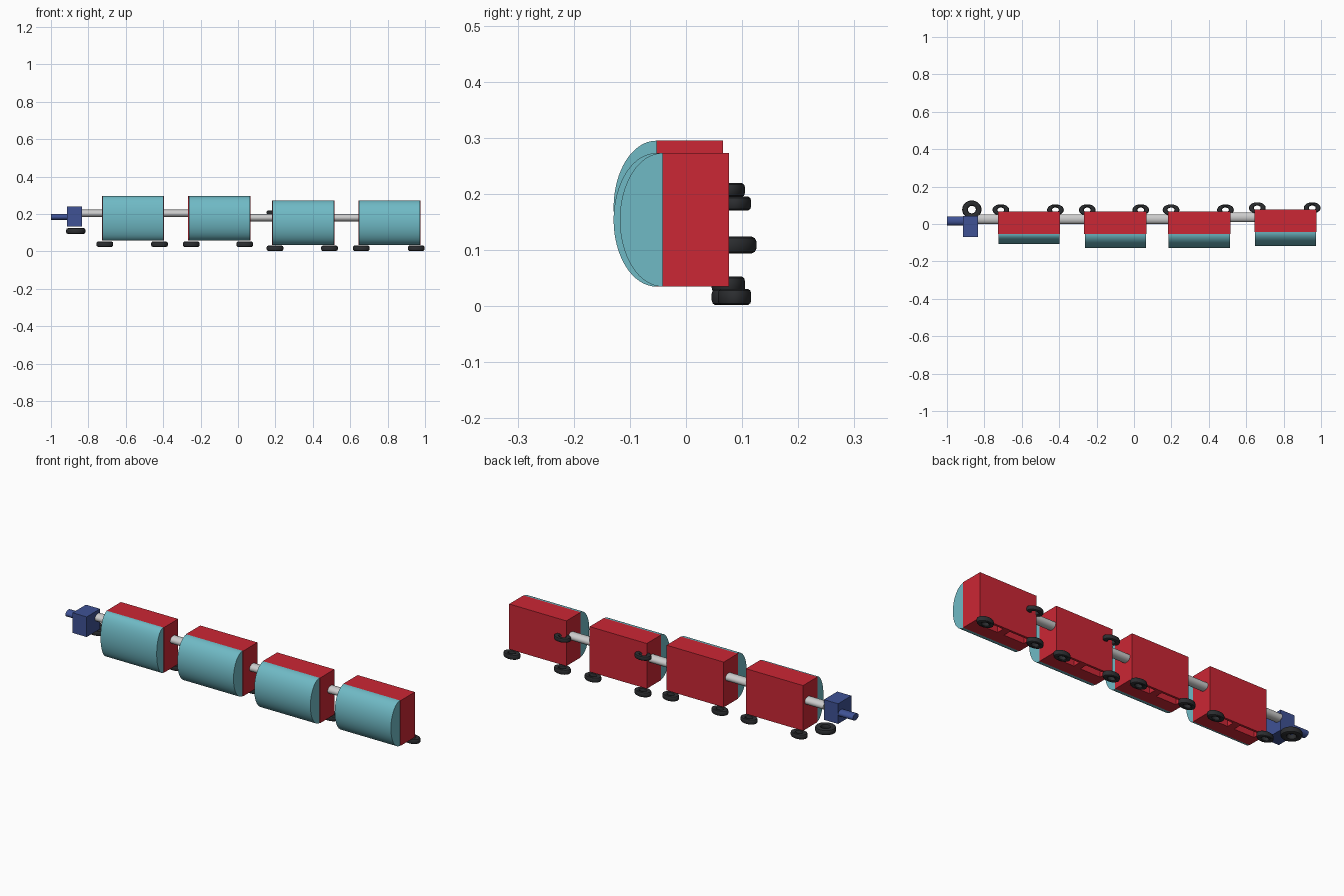
import bpy, bmesh, math
from mathutils import Matrix

if "Cube" in bpy.data.objects:
    bpy.data.objects.remove(bpy.data.objects["Cube"])


def material(name, rgb):
    m = bpy.data.materials.new(name)
    m.diffuse_color = (*rgb, 1)
    m.use_nodes = True
    m.node_tree.nodes["Principled BSDF"].inputs["Base Color"].default_value = m.diffuse_color
    return m


RED = material("red", (0.6, 0.02, 0.035))
TEAL = material("teal", (0.16, 0.49, 0.56))
BLUE = material("blue", (0.05, 0.085, 0.3))
BLACK = material("black", (0.025, 0.027, 0.03))


def finish(name, bm, mat=None, smooth=True):
    bmesh.ops.recalc_face_normals(bm, faces=bm.faces)
    me = bpy.data.meshes.new(name)
    bm.to_mesh(me)
    bm.free()
    ob = bpy.data.objects.new(name, me)
    bpy.context.collection.objects.link(ob)
    if mat:
        me.materials.append(mat)
    if smooth:
        bpy.ops.object.select_all(action='DESELECT')
        ob.select_set(True)
        bpy.context.view_layer.objects.active = ob
        bpy.ops.object.shade_smooth_by_angle(angle=math.radians(35))
    return ob


def box(name, x, y, z, mat=None):
    bm = bmesh.new()
    bmesh.ops.create_cube(bm, size=1)
    for v in bm.verts:
        v.co = [(r[0] + r[1]) / 2 + c * (r[1] - r[0]) for c, r in zip(v.co, (x, y, z))]
    return finish(name, bm, mat, False)


def rod(name, x0, x1, y, z, ry, rz, mat=None):
    bm = bmesh.new()
    m = (Matrix.Translation(((x0 + x1) / 2, y, z))
         @ Matrix.Diagonal((1, ry, rz, 1)) @ Matrix.Rotation(math.pi / 2, 4, 'Y'))
    bmesh.ops.create_cone(bm, cap_ends=True, segments=32, radius1=1, radius2=1,
                          depth=x1 - x0, matrix=m)
    return finish(name, bm, mat)


def ring(name, x, y, z, rx, ry, h):
    # flat-lying tyre: rounded cross-section swept round an ellipse
    bm = bmesh.new()
    n, k = 40, 12
    loops = []
    for i in range(n):
        a = 2 * math.pi * i / n
        loop = []
        for j in range(k):
            b = 2 * math.pi * (j + 0.5) / k
            c, s = (math.copysign(abs(t) ** 0.7, t) for t in (math.cos(b), math.sin(b)))
            r = 0.7 + 0.3 * c
            loop.append(bm.verts.new((x + rx * r * math.cos(a), y + ry * r * math.sin(a), z + h * s)))
        loops.append(loop)
    for i in range(n):
        p, q = loops[i], loops[(i + 1) % n]
        for j in range(k):
            bm.faces.new((p[j], q[j], q[(j + 1) % k], p[(j + 1) % k]))
    return finish(name, bm, BLACK)


def bulge(name, x0, x1, y, depth, z0, z1):
    # half-elliptical barrel on the front of a car
    bm = bmesh.new()
    n, zc, rz = 32, (z0 + z1) / 2, (z1 - z0) / 2
    pts = [(y - depth * math.sin(math.pi * i / n), zc + rz * math.cos(math.pi * i / n))
           for i in range(n + 1)]
    f = bm.faces.new([bm.verts.new((x0, *p)) for p in pts])
    ext = bmesh.ops.extrude_face_region(bm, geom=[f], use_keep_orig=True)
    bmesh.ops.translate(bm, vec=(x1 - x0, 0, 0),
                        verts=[g for g in ext['geom'] if isinstance(g, bmesh.types.BMVert)])
    return finish(name, bm, TEAL)


# cars: x start, back y, bottom z, bulge depth, wheel xs, height of upper ring
cars = [
    (-0.728, 0.066, 0.057, 0.055, (-0.712, -0.420), None),
    (-0.266, 0.066, 0.057, 0.076, (-0.250, 0.036), None),
    (0.182, 0.066, 0.035, 0.076, (0.198, 0.489), 0.207),
    (0.643, 0.077, 0.035, 0.076, (0.659, 0.953), 0.183),
]
L, D, H = 0.333, 0.119, 0.238
for i, (x, y, z, depth, wheels, high) in enumerate(cars, 1):
    body = box(f"car_{i}_body", (x, x + L), (y - D, y), (z, z + H), RED)
    # two recesses in the underside
    for a, b in ((0.03, 0.147), (0.186, 0.303)):
        cut = box("pocket_cutter", (x + a, x + b), (y - 0.052, y - 0.012), (z - 0.02, z + 0.035), RED)
        cut.hide_render = True
        mod = body.modifiers.new("pocket", 'BOOLEAN')
        mod.operation = 'DIFFERENCE'
        mod.object = cut
        bpy.context.view_layer.objects.active = body
        bpy.ops.object.modifier_apply(modifier=mod.name)
        bpy.data.objects.remove(cut)
    bulge(f"car_{i}_barrel", x + 0.003, x + L - 0.003, y - D, depth, z, z + H)
    # low wheels and the raised ring behind the coupling
    for j, wx in enumerate(wheels, 1):
        ring(f"car_{i}_wheel_{j}", wx, y + 0.0095, z - 0.0185, 0.045, 0.03, 0.0145)
    if high:
        ring(f"car_{i}_upper_ring", wheels[0], y + 0.0095, high, 0.045, 0.03, 0.0125)

# couplings between the cars
rod("coupling_1", -0.835, -0.72, 0.026, 0.203, 0.026, 0.02)
rod("coupling_2", -0.40, -0.26, 0.026, 0.203, 0.026, 0.02)
rod("coupling_3", 0.06, 0.19, 0.026, 0.18, 0.026, 0.02)
rod("coupling_4", 0.51, 0.65, 0.036, 0.18, 0.026, 0.02)

# lead block with its nose rod and wheel
box("lead_block", (-0.915, -0.833), (-0.069, 0.042), (0.134, 0.24), BLUE)
rod("nose_rod", -1.0, -0.91, 0.017, 0.184, 0.024, 0.017, BLUE)
ring("lead_wheel", -0.867, 0.077, 0.109, 0.052, 0.049, 0.0155)
